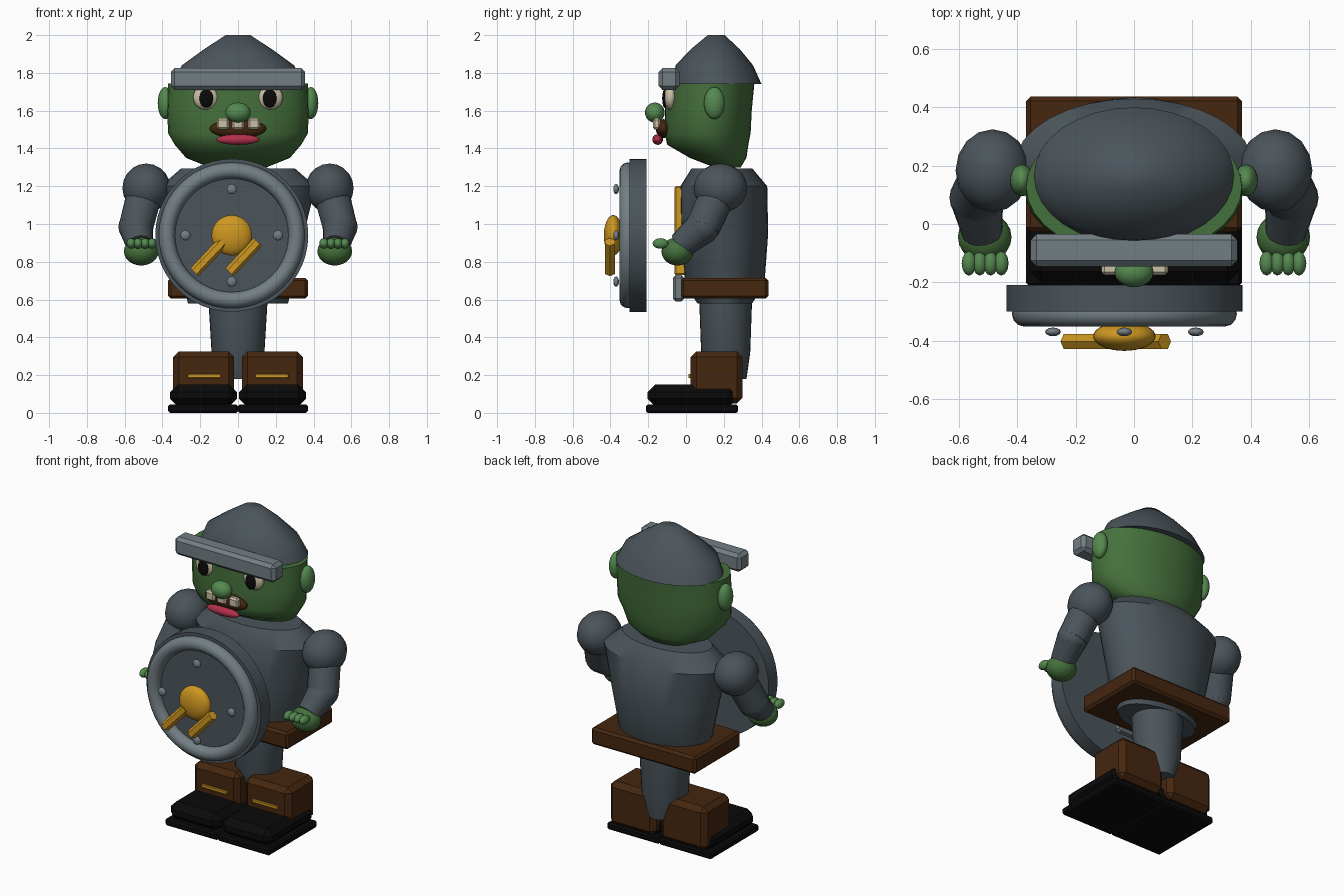
import bpy
import bmesh
import math
from mathutils import Matrix, Vector

if "Cube" in bpy.data.objects:
    bpy.data.objects.remove(bpy.data.objects["Cube"], do_unlink=True)


def material(name, *rgb):
    m = bpy.data.materials.new(name)
    m.use_nodes = True
    m.diffuse_color = (*rgb, 1)
    m.node_tree.nodes["Principled BSDF"].inputs["Base Color"].default_value = (*rgb, 1)
    return m


iron = material("dark iron", .07, .09, .105)
steel = material("light steel", .17, .21, .23)
skin = material("green skin", .06, .165, .045)
bright_skin = material("bright green skin", .09, .25, .08)
cream = material("cream", .6, .53, .38)
black = material("black", .003, .003, .003)
leather = material("brown leather", .06, .02, .005)
gold = material("gold", .62, .31, .015)
lip_red = material("lip red", .45, .03, .07)


def finish(name, bm, mat, angle=40):
    bmesh.ops.recalc_face_normals(bm, faces=bm.faces)
    mesh = bpy.data.meshes.new(name)
    bm.to_mesh(mesh)
    bm.free()
    mesh.materials.append(mat)
    ob = bpy.data.objects.new(name, mesh)
    bpy.context.collection.objects.link(ob)
    if angle:
        bpy.ops.object.select_all(action="DESELECT")
        ob.select_set(True)
        bpy.context.view_layer.objects.active = ob
        bpy.ops.object.shade_smooth_by_angle(angle=math.radians(angle))
    return ob


def ball(name, center, radii, mat, u=20, v=12):
    bm = bmesh.new()
    bmesh.ops.create_uvsphere(bm, u_segments=u, v_segments=v, radius=1)
    bm.transform(Matrix.Translation(center) @ Matrix.Diagonal((*radii, 1)))
    return finish(name, bm, mat, 60)


def box(name, low, high, mat, bevel=.015):
    low, high = Vector(low), Vector(high)
    bm = bmesh.new()
    bmesh.ops.create_cube(bm, size=1)
    bm.transform(Matrix.Translation((low + high) / 2) @ Matrix.Diagonal((*(high - low), 1)))
    if bevel:
        bmesh.ops.bevel(bm, geom=bm.edges[:], offset=bevel, segments=1, affect="EDGES")
    return finish(name, bm, mat, 0)


def loft(name, rings, mat, n=32, angle=40):
    """Skin elliptical rings given as (z, y centre, x radius, y radius)."""
    bm = bmesh.new()
    loops = []
    for z, cy, rx, ry in rings:
        turn = [math.tau * i / n for i in range(n)]
        loops.append([bm.verts.new((rx * math.cos(a), cy + ry * math.sin(a), z)) for a in turn])
    for a, b in zip(loops, loops[1:]):
        for i in range(n):
            j = (i + 1) % n
            bm.faces.new((a[i], a[j], b[j], b[i]))
    bm.faces.new(loops[0])
    bm.faces.new(loops[-1])
    return finish(name, bm, mat, angle)


def rod(name, start, end, r1, r2, mat, n=16):
    start, end = Vector(start), Vector(end)
    axis = end - start
    bm = bmesh.new()
    bmesh.ops.create_cone(bm, cap_ends=True, segments=n, radius1=r1, radius2=r2, depth=axis.length)
    turn = axis.to_track_quat("Z", "Y").to_matrix().to_4x4()
    bm.transform(Matrix.Translation((start + end) / 2) @ turn)
    return finish(name, bm, mat)


def lathe_y(name, profile, center, mat, n=48):
    """Spin a closed (radius, y) outline about an axis running front to back."""
    bm = bmesh.new()
    loops = []
    for i in range(n):
        a = math.tau * i / n
        loops.append([bm.verts.new((center[0] + r * math.cos(a), y, center[1] + r * math.sin(a)))
                      for r, y in profile])
    k = len(profile)
    for i in range(n):
        a, b = loops[i], loops[(i + 1) % n]
        for j in range(k):
            bm.faces.new((a[j], a[(j + 1) % k], b[(j + 1) % k], b[j]))
    return finish(name, bm, mat, 50)


# Head and helmet
loft("head", [(1.30, .22, .15, .07), (1.35, .17, .275, .15), (1.42, .115, .335, .215),
              (1.48, .115, .37, .227), (1.6, .118, .375, .23), (1.745, .127, .37, .235)], skin, angle=60)
loft("helmet", [(1.74, .165, .345, .235), (1.84, .15, .297, .205), (1.925, .155, .18, .13),
                (2.0, .16, .065, .045)], iron, angle=60)
box("helmet_brow_bar", (-.355, -.145, 1.71), (.355, -.035, 1.825), steel, .02)

# Face
ball("nose", (0, -.165, 1.59), (.067, .052, .053), bright_skin)
ball("mouth", (0, -.12, 1.505), (.15, .04, .05), leather)
ball("lower_lip", (0, -.15, 1.447), (.115, .028, .028), lip_red)
for i, x in enumerate((-.08, 0, .085)):
    box(f"tooth_{i + 1}", (x - .032, -.175, 1.5), (x + .032, -.135, 1.56), cream, .01)
for side, s in (("left", 1), ("right", -1)):
    ball(side + "_ear", (s * .385, .15, 1.64), (.04, .055, .085), bright_skin)
    ball(side + "_eye", (s * .17, -.082, 1.67), (.068, .035, .065), cream)
    ball(side + "_pupil", (s * .168, -.112, 1.665), (.036, .014, .05), black)

# Body, belt and single tapered trouser
loft("torso", [(.58, .205, .265, .145), (.68, .205, .29, .21), (.95, .205, .35, .23),
               (1.2, .2, .41, .23), (1.295, .19, .3, .16)], iron)
box("chest_strip", (-.035, -.062, .73), (.035, .0, 1.2), gold, .008)
box("belt", (-.37, -.027, .605), (.37, .437, .715), leather)
box("belt_buckle", (-.09, -.07, .59), (.09, -.01, .73), steel)
loft("trousers", [(.18, .22, .085, .1), (.32, .21, .14, .13), (.6, .21, .157, .14)], iron)

# Arms, hands and boots
for side, s in (("left", 1), ("right", -1)):
    shoulder, elbow, wrist = (s * .5, .16, 1.14), (s * .54, .09, .985), (s * .52, -.03, .885)
    ball(side + "_shoulder", (s * .485, .183, 1.19), (.127, .142, .13), iron, 16, 10)
    rod(side + "_upper_arm", shoulder, elbow, .095, .092, iron)
    ball(side + "_elbow", elbow, (.093, .088, .09), iron)
    rod(side + "_forearm", elbow, wrist, .092, .07, iron)
    ball(side + "_hand", (s * .512, -.045, .855), (.092, .085, .075), skin)
    for i in range(4):
        ball(f"{side}_finger_{i + 1}", (s * (.455 + .037 * i), -.135, .897),
             (.025, .042, .028), bright_skin, 12, 8)

    def across(a, b):
        return sorted((s * a, s * b))

    x1, x2 = across(.02, .343)
    box(side + "_boot", (x1, .025, .05), (x2, .3, .325), leather, .03)
    x1, x2 = across(.09, .268)
    box(side + "_boot_trim", (x1, .012, .185), (x2, .03, .205), gold, .003)
    x1, x2 = across(.005, .36)
    box(side + "_shoe", (x1, -.203, .035), (x2, .27, .15), black, .04)
    x1, x2 = across(.0, .37)
    box(side + "_sole", (x1, -.212, 0), (x2, .276, .045), black, .01)

# Shield
hub = (-.033, .94)
rod("shield_plate", (hub[0], -.21, hub[1]), (hub[0], -.3, hub[1]), .405, .405, iron, 48)
rim = [(.343 + .043 * math.cos(math.tau * i / 12), -.308 + .044 * math.sin(math.tau * i / 12))
       for i in range(12)]
lathe_y("shield_rim", rim, hub, steel)
ball("shield_boss", (hub[0], -.385, hub[1]), (.107, .05, .107), gold, 32, 16)
for i in range(4):
    a = math.pi / 2 * i
    ball(f"shield_rivet_{i + 1}", (hub[0] + .245 * math.cos(a), -.37, hub[1] + .245 * math.sin(a)),
         (.027, .015, .027), steel, 12, 8)
for side, x in (("right", -.23), ("left", -.045)):
    rod(side + "_shield_bar", (x, -.403, .745), (x + .15, -.403, .905), .03, .03, gold, 6)
